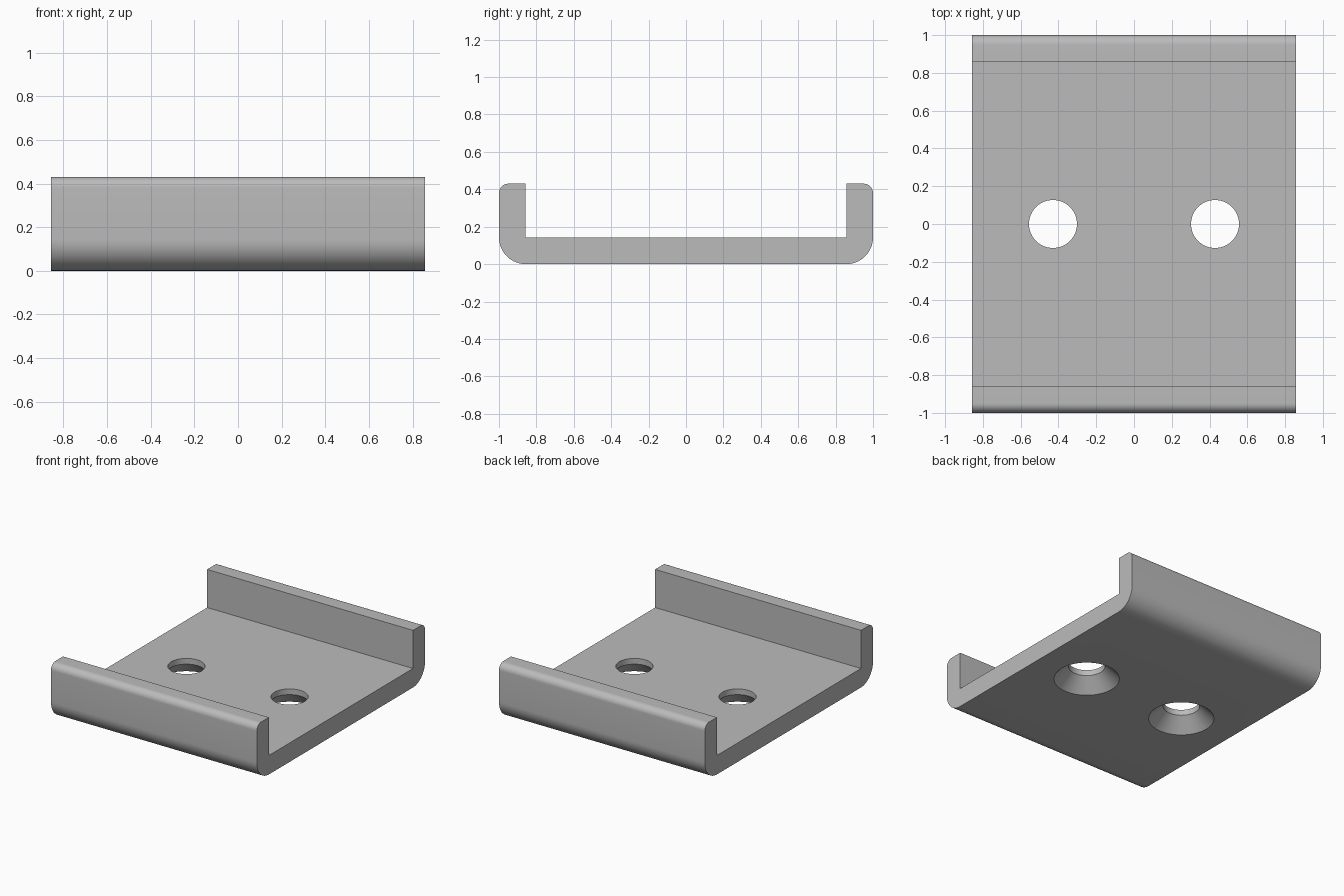
import bpy, bmesh, math

if "Cube" in bpy.data.objects:
    bpy.data.objects.remove(bpy.data.objects["Cube"])

HALF_X, HALF_Y = 0.857, 1.0      # half width and half depth
HEIGHT, WALL = 0.43, 0.143       # lip height and plate thickness
R_BOTTOM, R_TOP = 0.143, 0.05    # rounding of the outer edges
HOLE_X, HOLE_R, SINK_R, SINK_D = 0.429, 0.127, 0.227, 0.10

grey = bpy.data.materials.new("plain grey")
grey.diffuse_color = (0.5, 0.5, 0.5, 1)
grey.use_nodes = True
grey.node_tree.nodes["Principled BSDF"].inputs["Base Color"].default_value = grey.diffuse_color


def make_object(name, bm):
    bmesh.ops.recalc_face_normals(bm, faces=bm.faces)
    mesh = bpy.data.meshes.new(name)
    bm.to_mesh(mesh)
    bm.free()
    obj = bpy.data.objects.new(name, mesh)
    bpy.context.collection.objects.link(obj)
    mesh.materials.append(grey)
    return obj


def arc(cy, cz, r, start, end, steps=14):
    angles = [math.radians(start + (end - start) * i / steps) for i in range(steps + 1)]
    return [(cy + r * math.cos(a), cz + r * math.sin(a)) for a in angles]


# Channel: half of the side profile, mirrored, then extruded along x
half = arc(HALF_Y - R_BOTTOM, R_BOTTOM, R_BOTTOM, -90, 0)
half += arc(HALF_Y - R_TOP, HEIGHT - R_TOP, R_TOP, 0, 90)
half += [(HALF_Y - WALL, HEIGHT), (HALF_Y - WALL, WALL)]
profile = half + [(-y, z) for y, z in reversed(half)]

bm = bmesh.new()
face = bm.faces.new([bm.verts.new((-HALF_X, y, z)) for y, z in profile])
ext = bmesh.ops.extrude_face_region(bm, geom=[face])
bmesh.ops.translate(bm, vec=(2 * HALF_X, 0, 0),
                    verts=[v for v in ext["geom"] if isinstance(v, bmesh.types.BMVert)])
channel = make_object("channel_plate", bm)

# Countersunk screw holes: stacked rings, wide at the underside
SEG, OVER = 64, 0.05
rings = [(SINK_R + OVER, -OVER), (HOLE_R, SINK_D), (HOLE_R, WALL + OVER)]
for side in (-1, 1):
    bm = bmesh.new()
    loops = [[bm.verts.new((side * HOLE_X + r * math.cos(2 * math.pi * i / SEG),
                            r * math.sin(2 * math.pi * i / SEG), z)) for i in range(SEG)]
             for r, z in rings]
    for low, high in zip(loops, loops[1:]):
        for i in range(SEG):
            j = (i + 1) % SEG
            bm.faces.new((low[i], low[j], high[j], high[i]))
    bm.faces.new(loops[0])
    bm.faces.new(loops[-1])
    cutter = make_object("hole_cutter", bm)
    cutter.hide_render = True
    mod = channel.modifiers.new("screw_hole", 'BOOLEAN')
    mod.operation, mod.solver, mod.object = 'DIFFERENCE', 'EXACT', cutter
    bpy.context.view_layer.objects.active = channel
    bpy.ops.object.modifier_apply(modifier=mod.name)
    bpy.data.objects.remove(cutter)

# Smooth the rounded edges and holes, keep the corners sharp
bpy.ops.object.select_all(action='DESELECT')
channel.select_set(True)
bpy.context.view_layer.objects.active = channel
bpy.ops.object.shade_smooth_by_angle(angle=math.radians(30))
